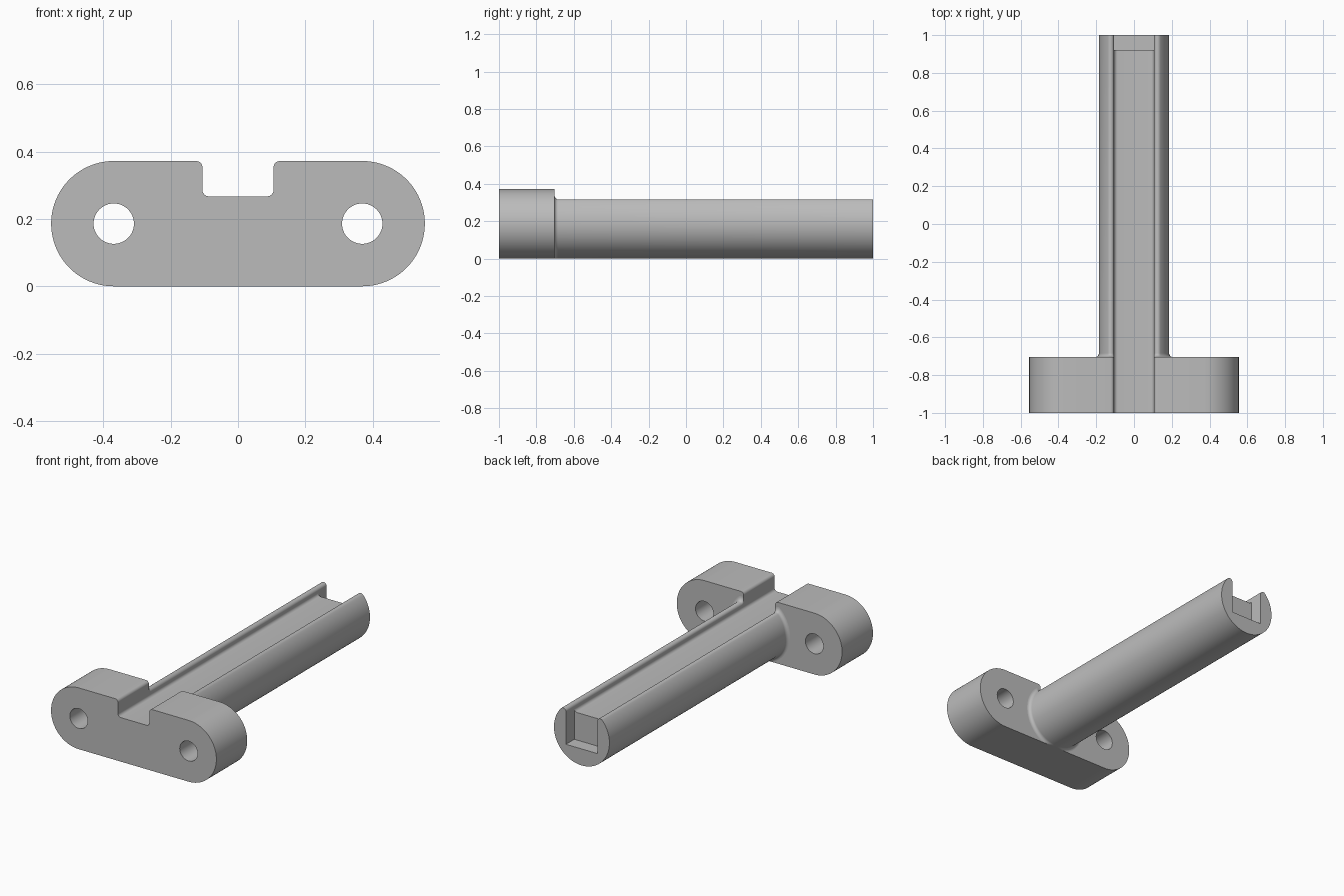
import bpy, bmesh
from math import sin, cos, pi, sqrt, atan2, radians
from mathutils import Matrix

cube = bpy.data.objects.get("Cube")
if cube:
    bpy.data.objects.remove(cube)

R = 0.186                 # radius of rod and rounded plate ends
HOLE_X = 0.369            # hole and plate-end centres
SLOT, FLOOR = 0.1055, 0.267   # slot half width and floor height
ROUND = 0.019             # small edge rounding
PLATE_BACK = -0.704
NOTCH_Y, NOTCH_FLOOR = 0.92, 0.10

grey = bpy.data.materials.new("plain_grey")
grey.use_nodes = True
colour = (0.5, 0.5, 0.5, 1)
grey.diffuse_color = colour
grey.node_tree.nodes["Principled BSDF"].inputs["Base Color"].default_value = colour


def arc(cx, cz, r, start, end, steps):
    angles = [start + (end - start) * i / steps for i in range(steps + 1)]
    return [(cx + r * cos(a), cz + r * sin(a)) for a in angles]


def slot_side(floor, rounding):
    """Slot wall down to the rounded corner of the slot floor."""
    return [(SLOT, FLOOR + ROUND)] + arc(SLOT - rounding, floor + rounding, rounding, 0, -pi / 2, 6)


def mirrored(half):
    """Close a right-hand half outline by mirroring it."""
    return half + [(-x, z) for x, z in reversed(half)]


def rod_section(radius, floor=FLOOR, rounding=ROUND):
    cx = SLOT + ROUND
    cz = sqrt((radius - ROUND) ** 2 - cx ** 2)
    lip = atan2(cz, cx)
    half = arc(0, R, radius, -pi / 2, lip, 40)
    half += arc(cx, R + cz, ROUND, lip, pi, 10)
    half += slot_side(floor, rounding)
    return mirrored([(x, max(z, 0)) for x, z in half])


def plate_section():
    half = arc(HOLE_X, R, R, -pi / 2, pi / 2, 40)
    half += arc(SLOT + ROUND, 2 * R - ROUND, ROUND, pi / 2, pi, 8)
    return mirrored(half + slot_side(FLOOR, ROUND))


def loft(name, sections):
    """Skin a row of (y, outline) sections and cap both ends."""
    bm = bmesh.new()
    rings = [[bm.verts.new((x, y, z)) for x, z in outline] for y, outline in sections]
    for a, b in zip(rings, rings[1:]):
        for i in range(len(a)):
            j = (i + 1) % len(a)
            bm.faces.new((a[i], a[j], b[j], b[i]))
    bm.faces.new(rings[0])
    bm.faces.new(rings[-1])
    bmesh.ops.remove_doubles(bm, verts=bm.verts, dist=1e-5)
    bmesh.ops.recalc_face_normals(bm, faces=bm.faces)
    return add_object(name, bm)


def add_object(name, bm):
    mesh = bpy.data.meshes.new(name)
    bm.to_mesh(mesh)
    bm.free()
    mesh.materials.append(grey)
    ob = bpy.data.objects.new(name, mesh)
    bpy.context.collection.objects.link(ob)
    return ob


def activate(ob):
    bpy.ops.object.select_all(action='DESELECT')
    ob.select_set(True)
    bpy.context.view_layer.objects.active = ob


# Mounting plate with a bolt hole on each side
plate = loft("mounting_plate", [(-1, plate_section()), (PLATE_BACK, plate_section())])
bm = bmesh.new()
for side in (-1, 1):
    place = Matrix.Translation((side * HOLE_X, -0.85, R)) @ Matrix.Rotation(pi / 2, 4, 'X')
    bmesh.ops.create_cone(bm, cap_ends=True, segments=48, radius1=0.06, radius2=0.06,
                          depth=0.6, matrix=place)
cutter = add_object("hole_cutter", bm)
cutter.hide_render = True
cut = plate.modifiers.new("bolt_holes", 'BOOLEAN')
cut.operation, cut.solver, cut.object = 'DIFFERENCE', 'EXACT', cutter
activate(plate)
bpy.ops.object.modifier_apply(modifier=cut.name)
bpy.data.objects.remove(cutter)

# Slotted rod: flared root, long trough, deeper notch at the far end
fillet = 0.02
sections = []
for i in range(7):
    a = i / 6 * pi / 2
    sections.append((PLATE_BACK + fillet * (1 - cos(a)), rod_section(R + fillet * (1 - sin(a)))))
sections += [(NOTCH_Y, rod_section(R)),
             (NOTCH_Y, rod_section(R, NOTCH_FLOOR, 0)),
             (1, rod_section(R, NOTCH_FLOOR, 0))]
rod = loft("slotted_rod", sections)

for ob in (plate, rod):
    activate(ob)
    bpy.ops.object.shade_smooth_by_angle(angle=radians(30))
